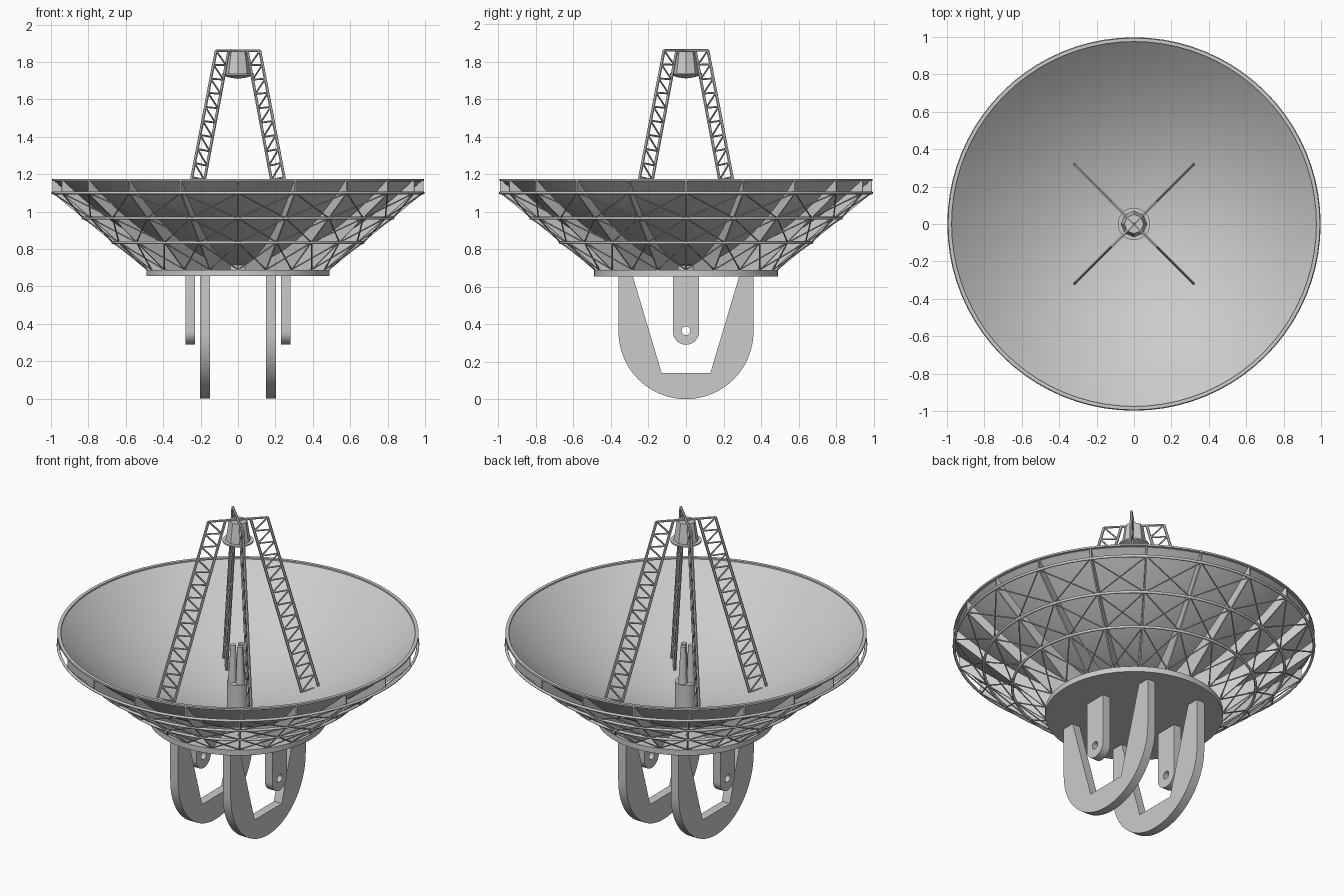
import bpy, bmesh
from math import sin, cos, pi, radians
from mathutils import Vector, Matrix

if "Cube" in bpy.data.objects:
    bpy.data.objects.remove(bpy.data.objects["Cube"])

RIBS = 20
RINGS = [(0.487, 0.69), (0.67, 0.835), (0.828, 0.965), (0.99, 1.10)]   # truss levels (r, z)


def bowl_z(r):
    return 0.72 + 0.45 * (r / 0.98) ** 2


def polar(r, a, z):
    return Vector((r * cos(a), r * sin(a), z))


def finish(name, bm, smooth=None):
    bmesh.ops.recalc_face_normals(bm, faces=bm.faces)
    me = bpy.data.meshes.new(name)
    bm.to_mesh(me)
    bm.free()
    ob = bpy.data.objects.new(name, me)
    bpy.context.collection.objects.link(ob)
    if smooth:
        bpy.ops.object.select_all(action='DESELECT')
        bpy.context.view_layer.objects.active = ob
        ob.select_set(True)
        bpy.ops.object.shade_smooth_by_angle(angle=radians(smooth))
    return ob


def tube(bm, a, b, r1, r2=None, sides=6):
    d = b - a
    m = Matrix.Translation((a + b) / 2) @ d.to_track_quat('Z', 'Y').to_matrix().to_4x4()
    bmesh.ops.create_cone(bm, cap_ends=True, segments=sides, radius1=r1,
                          radius2=r1 if r2 is None else r2, depth=d.length, matrix=m)


def slab(bm, pts, offset):
    """Closed outline extruded by an offset."""
    f = bm.faces.new([bm.verts.new(p) for p in pts])
    g = bmesh.ops.extrude_face_region(bm, geom=[f])
    bmesh.ops.translate(bm, vec=offset, verts=[v for v in g['geom'] if isinstance(v, bmesh.types.BMVert)])


def lathe(name, profile, seg=80, closed=False, smooth=30):
    bm = bmesh.new()
    n = len(profile)
    rows = []
    for r, z in profile:
        if r < 1e-6:
            rows.append([bm.verts.new((0, 0, z))] * seg)
        else:
            rows.append([bm.verts.new(polar(r, 2 * pi * i / seg, z)) for i in range(seg)])
    for k in range(n if closed else n - 1):
        A, B = rows[k], rows[(k + 1) % n]
        for i in range(seg):
            j = (i + 1) % seg
            quad = list(dict.fromkeys([A[i], A[j], B[j], B[i]]))
            if len(quad) > 2:
                bm.faces.new(quad)
    return finish(name, bm, smooth)


# Reflector bowl with a thin shell
inner = [(0.98 * i / 16, bowl_z(0.98 * i / 16)) for i in range(17)]
outer = [(r, z - 0.008) for r, z in reversed(inner)]
lathe("dish_bowl", inner + outer)

# Flat rim lip and the round support rings
lathe("dish_rim", [(0.975, 1.164), (0.994, 1.164), (0.994, 1.174), (0.975, 1.174)], closed=True)
for k, (r, z) in enumerate(RINGS[1:]):
    lathe(f"support_ring_{k + 1}",
          [(r + 0.008 * cos(t * pi / 4), z + 0.008 * sin(t * pi / 4)) for t in range(8)],
          closed=True, smooth=60)

# Base disc
lathe("base_disc", [(0, 0.655), (0.49, 0.655), (0.49, 0.688), (0, 0.688)], seg=64)

# Radial rib plates between bowl and outer truss line
bm = bmesh.new()
rib = [(0.14 + 0.84 * i / 12, bowl_z(0.14 + 0.84 * i / 12) - 0.006) for i in range(13)]
rib += [(0.992, 1.168), (0.992, 1.10), (0.485, 0.685), (0.14, 0.685)]
for i in range(RIBS):
    a = 2 * pi * i / RIBS
    side = Vector((-sin(a), cos(a), 0)) * 0.008
    slab(bm, [polar(r, a, z) - side / 2 for r, z in rib], side)
finish("rib_plates", bm)

# Crossed braces between neighbouring ribs
bm = bmesh.new()
for i in range(RIBS):
    a, b = 2 * pi * i / RIBS, 2 * pi * (i + 1) / RIBS
    for (r1, z1), (r2, z2) in zip(RINGS, RINGS[1:]):
        tube(bm, polar(r1, a, z1), polar(r2, b, z2), 0.004, sides=5)
        tube(bm, polar(r1, b, z1), polar(r2, a, z2), 0.004, sides=5)
finish("cross_braces", bm)

# Four flat lattice legs carrying the secondary reflector
BAYS = 14
for k in range(4):
    a = pi / 4 + k * pi / 2
    bm = bmesh.new()
    out = [polar(0.45 + (0.165 - 0.45) * t / BAYS, a, 0.81 + 1.05 * t / BAYS) for t in range(BAYS + 1)]
    inn = [polar(0.355 + (0.07 - 0.355) * t / BAYS, a, 0.785 + 1.075 * t / BAYS) for t in range(BAYS + 1)]
    tube(bm, out[0], out[-1], 0.008)
    tube(bm, inn[0], inn[-1], 0.008)
    for t in range(BAYS):
        tube(bm, out[t], inn[t], 0.005)
        tube(bm, inn[t], out[t + 1], 0.005)
    tube(bm, out[-1], Vector((0, 0, 1.86)), 0.007)
    finish(f"lattice_leg_{k + 1}", bm, 50)

# Secondary reflector: faceted housing and convex mirror
bm = bmesh.new()
tube(bm, Vector((0, 0, 1.735)), Vector((0, 0, 1.855)), 0.07, 0.052, sides=8)
finish("secondary_housing", bm)
lathe("secondary_mirror", [(0, 1.71), (0.045, 1.717), (0.086, 1.73), (0.086, 1.738), (0, 1.738)], seg=32)

# Central feed column with tapered horns
lathe("feed_column", [(0, 0.69), (0.061, 0.69), (0.061, 0.88), (0, 0.88)], seg=32)
bm = bmesh.new()
for k in range(3):
    a = pi / 2 + k * 2 * pi / 3
    tube(bm, polar(0.03, a, 0.87), polar(0.026, a, 1.10), 0.026, 0.015, sides=16)
finish("feed_horns", bm, 40)

# Tilt yokes and bearing brackets, one of each on both sides
yoke = [(0.36 * cos(t * pi / 32), 0.36 - 0.36 * sin(t * pi / 32)) for t in range(33)]
yoke += [(-0.36, 0.66), (-0.285, 0.66), (-0.13, 0.14), (0.13, 0.14), (0.285, 0.66), (0.36, 0.66)]
lug = [(0.07 * cos(t * pi / 16), 0.36 - 0.07 * sin(t * pi / 16)) for t in range(17)]
lug += [(-0.07, 0.66), (0.07, 0.66)]

bm = bmesh.new()
tube(bm, Vector((-0.5, 0, 0.365)), Vector((0.5, 0, 0.365)), 0.023, sides=24)
cutter = finish("pin_hole_cutter", bm)
cutter.hide_render = True
cutter.hide_viewport = False
cutter.display_type = 'WIRE'

for s, label in ((-1, "left"), (1, "right")):
    bm = bmesh.new()
    slab(bm, [(s * 0.15, y, z) for y, z in yoke], Vector((s * 0.053, 0, 0)))
    finish(f"{label}_yoke", bm, 30)
    bm = bmesh.new()
    slab(bm, [(s * 0.23, y, z) for y, z in lug], Vector((s * 0.05, 0, 0)))
    ob = finish(f"{label}_bearing_bracket", bm, 30)
    mod = ob.modifiers.new("pin_hole", 'BOOLEAN')
    mod.operation = 'DIFFERENCE'
    mod.solver = 'EXACT'
    mod.object = cutter
    bpy.context.view_layer.objects.active = ob
    bpy.ops.object.modifier_apply(modifier=mod.name)
bpy.data.objects.remove(cutter)
